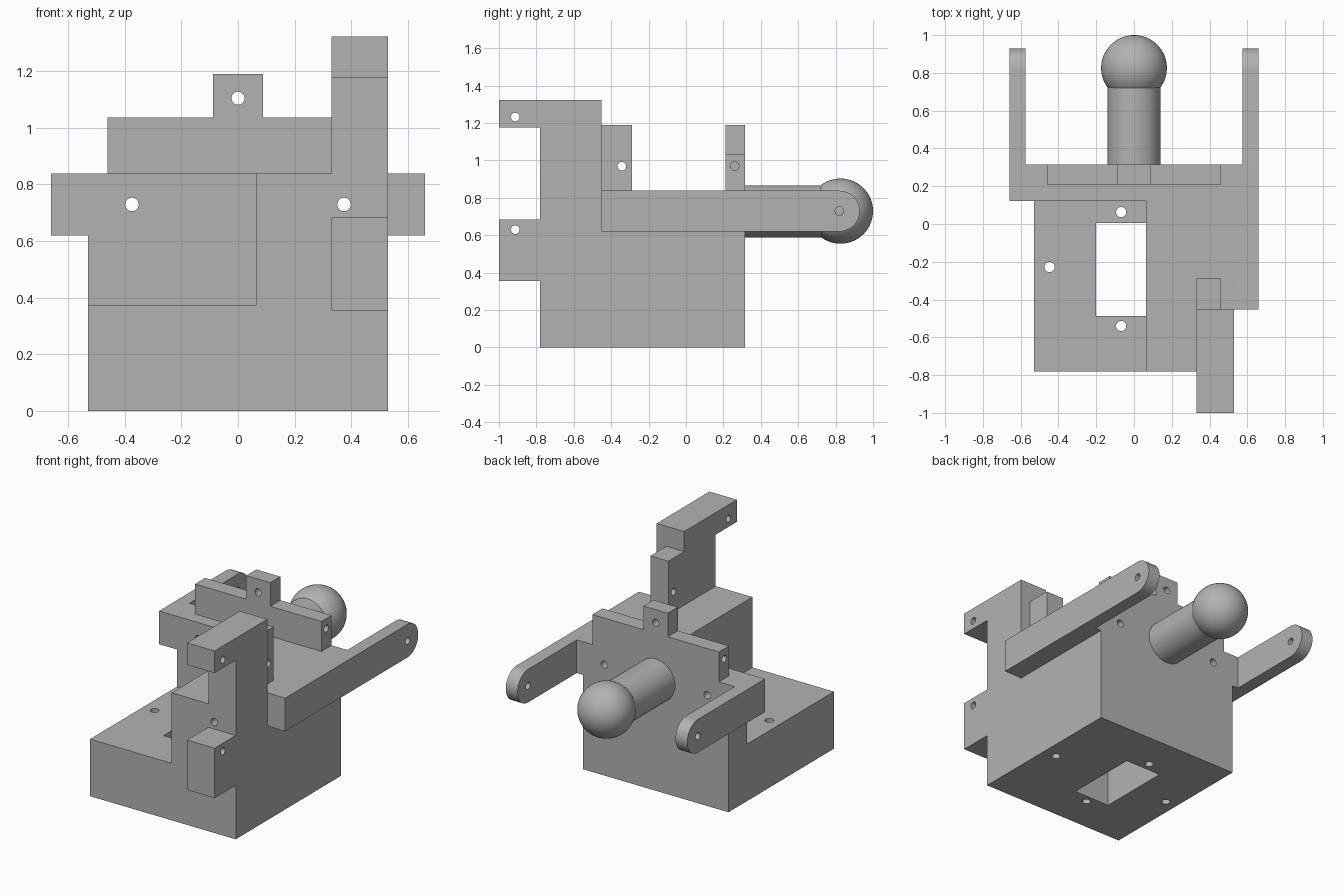
import bpy, bmesh
from math import pi, cos, sin, radians
from mathutils import Matrix, Vector

default = bpy.data.objects.get("Cube")
if default:
    bpy.data.objects.remove(default, do_unlink=True)

grey = bpy.data.materials.new("plain_grey")
grey.use_nodes = True
grey.diffuse_color = (0.45, 0.45, 0.45, 1)
grey.node_tree.nodes["Principled BSDF"].inputs["Base Color"].default_value = (0.45, 0.45, 0.45, 1)


def make_object(name, bm):
    bmesh.ops.recalc_face_normals(bm, faces=bm.faces)
    mesh = bpy.data.meshes.new(name)
    bm.to_mesh(mesh)
    bm.free()
    mesh.materials.append(grey)
    obj = bpy.data.objects.new(name, mesh)
    bpy.context.collection.objects.link(obj)
    return obj


def prism(name, points, axis, lo, hi):
    """Extrude an outline along x (points are y,z) or y (points are x,z)."""
    place = (lambda a, b: (lo, a, b)) if axis == "x" else (lambda a, b: (a, lo, b))
    bm = bmesh.new()
    face = bm.faces.new([bm.verts.new(place(a, b)) for a, b in points])
    moved = bmesh.ops.extrude_face_region(bm, geom=[face])["geom"]
    shift = Vector((hi - lo, 0, 0)) if axis == "x" else Vector((0, hi - lo, 0))
    bmesh.ops.translate(bm, vec=shift, verts=[v for v in moved if isinstance(v, bmesh.types.BMVert)])
    return make_object(name, bm)


def box(name, x0, x1, y0, y1, z0, z1):
    return prism(name, [(y0, z0), (y1, z0), (y1, z1), (y0, z1)], "x", x0, x1)


def rod(name, axis, centre, radius, length, sides=32):
    turn = {"x": Matrix.Rotation(pi / 2, 4, "Y"),
            "y": Matrix.Rotation(pi / 2, 4, "X"),
            "z": Matrix.Identity(4)}[axis]
    bm = bmesh.new()
    bmesh.ops.create_cone(bm, cap_ends=True, segments=sides, radius1=radius, radius2=radius,
                          depth=length, matrix=Matrix.Translation(centre) @ turn)
    return make_object(name, bm)


def combine(target, other, operation):
    mod = target.modifiers.new(operation.lower(), "BOOLEAN")
    mod.operation, mod.solver, mod.object = operation, "EXACT", other
    bpy.context.view_layer.objects.active = target
    bpy.ops.object.modifier_apply(modifier=mod.name)
    bpy.data.objects.remove(other, do_unlink=True)


def smooth(obj):
    bpy.ops.object.select_all(action="DESELECT")
    obj.select_set(True)
    bpy.context.view_layer.objects.active = obj
    bpy.ops.object.shade_smooth_by_angle(angle=radians(30))


SIDE, FRONT, BACK = 0.53, -0.78, 0.315
DECK, TOP, STEP = 0.375, 0.838, 0.063
POST_IN, POST_BACK = 0.33, -0.453
ARM_LOW, ARM_OUT, ARM_IN = 0.62, 0.66, 0.574
PIN_Y, PIN_Z = 0.82, 0.729

# Base block, with the low deck cut out of its front corner
body = box("body", -SIDE, SIDE, FRONT, BACK, 0, TOP)
combine(body, box("deck_cutter", -1, STEP, -1, 0.122, DECK, 1), "DIFFERENCE")

# Tall front post with its two forward tabs
post = [(FRONT, 0.2), (POST_BACK, 0.2), (POST_BACK, 1.322), (-1, 1.322), (-1, 1.177),
        (FRONT, 1.177), (FRONT, 0.683), (-1, 0.683), (-1, 0.355), (FRONT, 0.355)]
combine(body, prism("post", post, "x", POST_IN, SIDE), "UNION")
combine(body, box("post_lug", POST_IN, 0.46, -0.5, -0.288, 0.7, 1.19), "UNION")

# Upright rear plate with its centre tab
half = [(0.46, 0.7), (0.46, 1.035), (0.088, 1.035), (0.088, 1.19)]
plate = half + [(-x, z) for x, z in reversed(half)]
combine(body, prism("rear_plate", plate, "y", 0.21, BACK), "UNION")

# Side rails that run back into round-ended arms
radius = (TOP - ARM_LOW) / 2
for side, start in ((1, POST_BACK), (-1, 0.122)):
    tip = [(PIN_Y + radius * cos(a), PIN_Z + radius * sin(a))
           for a in (-pi / 2 + pi * i / 24 for i in range(25))]
    outline = [(start, ARM_LOW)] + tip + [(start, TOP)]
    rail = prism("arm", outline, "x", *sorted((side * 0.45, side * ARM_OUT)))
    combine(rail, box("gap", *sorted((side * 0.4, side * ARM_IN)), BACK, 1.2, 0.5, 1), "DIFFERENCE")
    combine(body, rail, "UNION")
    combine(body, rod("pin_hole", "x", (side * 0.62, PIN_Y, PIN_Z), 0.023, 0.3), "DIFFERENCE")
    # Bolt hole through the back wall, and a blind hole in the plate end
    combine(body, rod("bolt_hole", "y", (side * 0.374, 0, PIN_Z), 0.024, 3), "DIFFERENCE")
    combine(body, rod("end_hole", "x", (side * 0.46, 0.26, 0.97), 0.023, 0.3), "DIFFERENCE")

# Slot and screw holes through the deck
combine(body, box("slot", -0.2, STEP, -0.488, 0.005, -0.1, 0.6), "DIFFERENCE")
for x, y in ((-0.068, 0.063), (-0.068, -0.54), (-0.447, -0.228), (0.435, -0.232)):
    combine(body, rod("screw_hole", "z", (x, y, 0.15), 0.027, 0.6), "DIFFERENCE")

# Holes in the rear tab, the post tabs and the lug
combine(body, rod("tab_hole", "y", (0, 0.26, 1.104), 0.023, 0.4), "DIFFERENCE")
for y, z in ((-0.913, 1.232), (-0.913, 0.63), (-0.343, 0.969)):
    combine(body, rod("cross_hole", "x", (0.43, y, z), 0.023, 0.5), "DIFFERENCE")
smooth(body)

# Ball on its stem
stem = rod("ball_stem", "y", (0, 0.54, 0.727), 0.14, 0.48, 64)
smooth(stem)
bm = bmesh.new()
bmesh.ops.create_uvsphere(bm, u_segments=64, v_segments=32, radius=0.174,
                          matrix=Matrix.Translation((0, 0.826, 0.729)) @ Matrix.Rotation(pi / 2, 4, "X"))
smooth(make_object("ball", bm))
